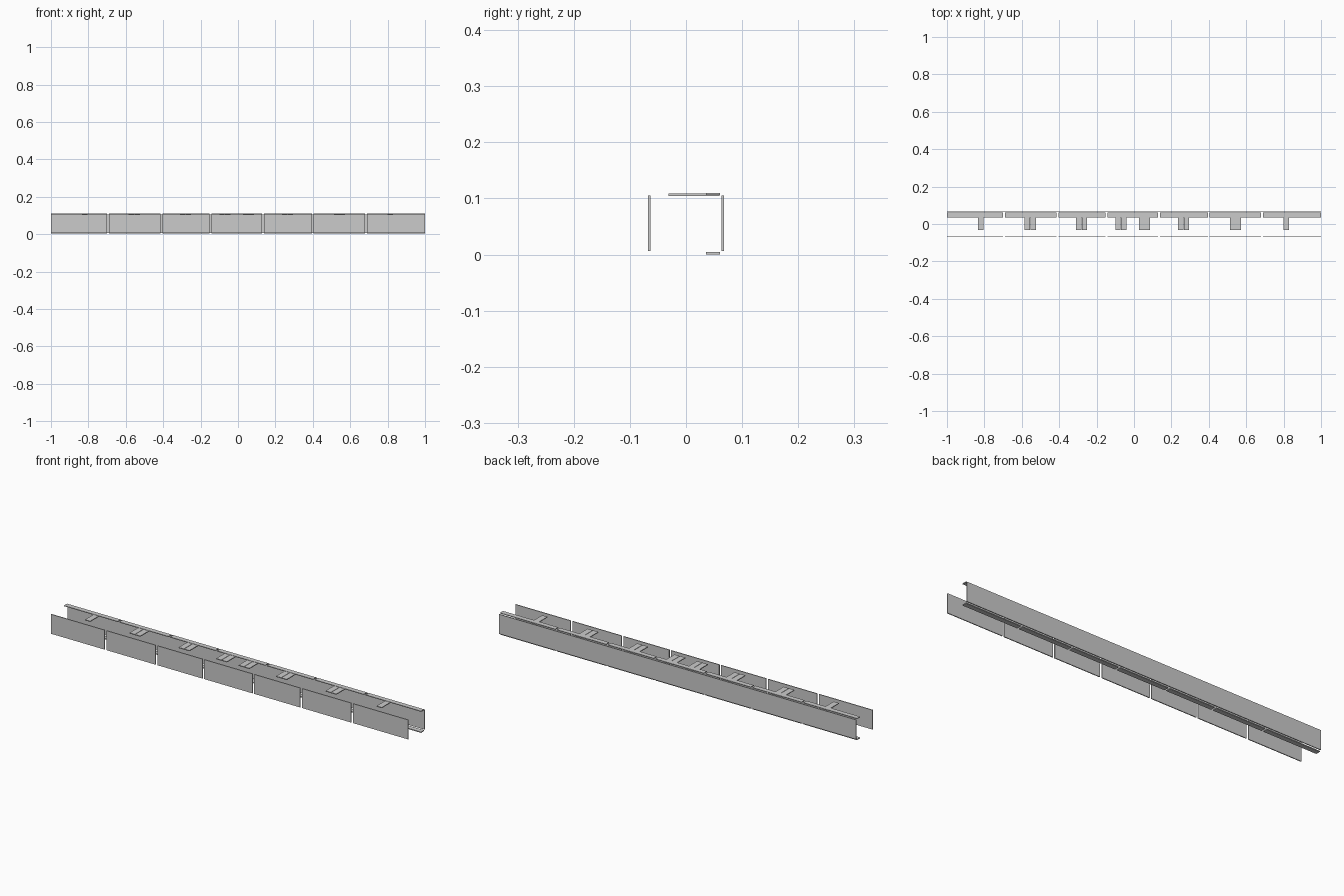
import bpy

if "Cube" in bpy.data.objects:
    bpy.data.objects.remove(bpy.data.objects["Cube"])


def box(name, x, y, z):
    """Axis-aligned box from (min, max) pairs."""
    bpy.ops.mesh.primitive_cube_add(size=1)
    ob = bpy.context.object
    ob.name = name
    ob.location = [(a + b) / 2 for a, b in (x, y, z)]
    ob.scale = [b - a for a, b in (x, y, z)]
    bpy.ops.object.transform_apply(location=True, rotation=True, scale=True)
    return ob


# Seven bays separated by narrow gaps
HALF_GAP = 0.005
seams = [-0.695, -0.41, -0.147, 0.133, 0.4, 0.685]
starts = [-1.0] + [s + HALF_GAP for s in seams]
ends = [s - HALF_GAP for s in seams] + [1.0]

# Front panels with the back flange strips of each bay
for i, bay in enumerate(zip(starts, ends), 1):
    box(f"front_panel_{i}", bay, (-0.0675, -0.0630), (0.0065, 0.105))
    box(f"top_flange_{i}", bay, (0.036, 0.0605), (0.1065, 0.110))
    box(f"bottom_flange_{i}", bay, (0.036, 0.0605), (0.0, 0.0045))

# Continuous back panel
box("back_panel", (-1.0, 1.0), (0.0630, 0.0675), (0.0065, 0.105))

# Flat tabs reaching forward under the top flange: (centre x, tab count)
TAB = 0.029
tabs = [(-0.82, 1), (-0.555, 2), (-0.28, 2), (-0.07, 2),
        (0.056, 2), (0.265, 2), (0.543, 2), (0.813, 1)]
for i, (cx, count) in enumerate(tabs, 1):
    for k in range(count):
        c = cx + (k - (count - 1) / 2) * (TAB + 0.002)
        box(f"top_tab_{i}_{k + 1}", (c - TAB / 2, c + TAB / 2),
            (-0.0315, 0.060), (0.1045, 0.1085))
